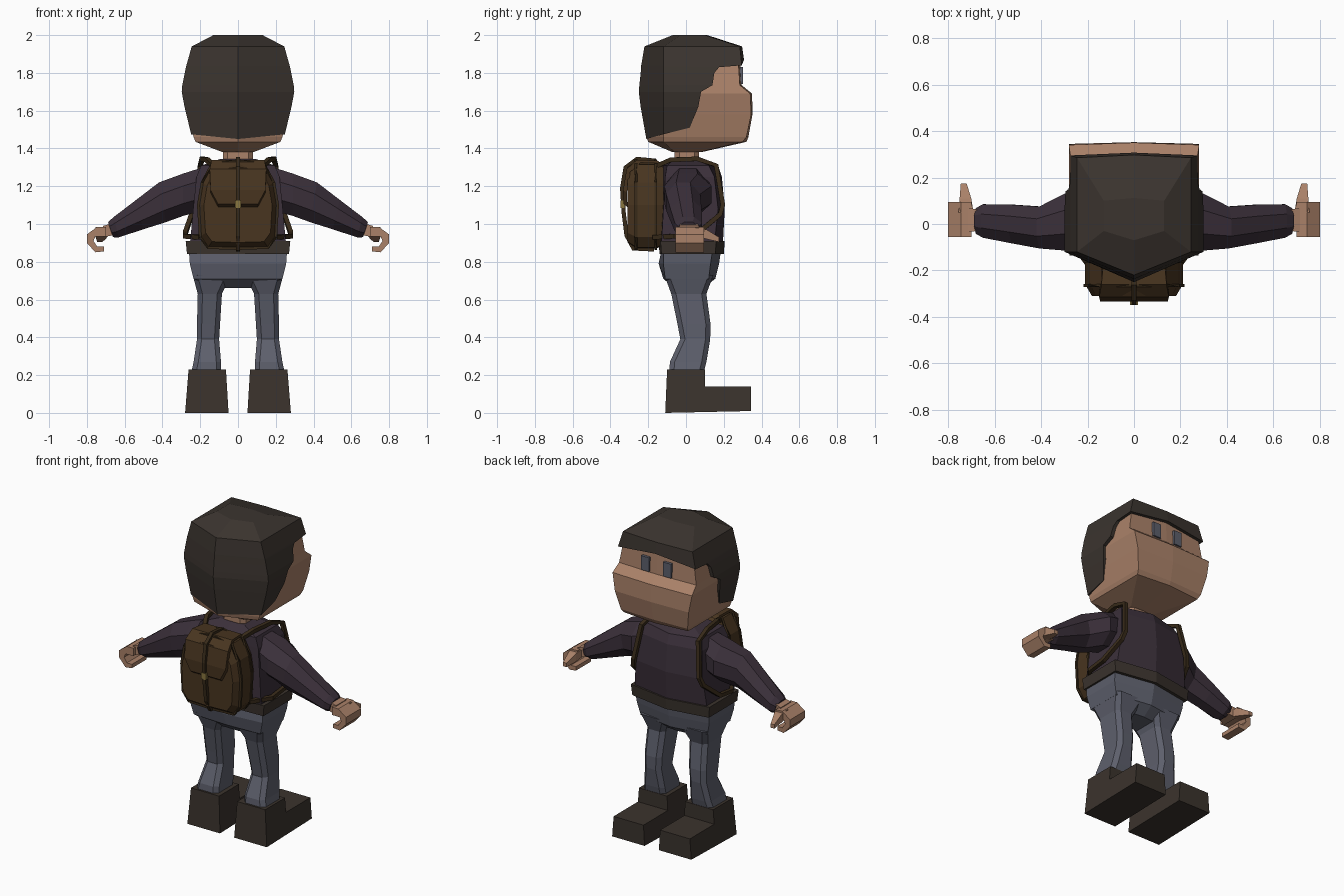
import bpy, bmesh, math
from mathutils import Vector


def mat(name, r, g, b):
    m = bpy.data.materials.new(name)
    m.diffuse_color = (r, g, b, 1)
    return m


SKIN = mat("skin", .40, .22, .14)
HAIR = mat("hair", .043, .034, .028)
SHIRT = mat("shirt", .043, .029, .042)
PANTS = mat("pants", .11, .115, .15)
BOOT = mat("boot", .043, .033, .026)
PACK = mat("pack", .065, .035, .014)
STRAP = mat("strap", .04, .024, .010)
BRASS = mat("buckle", .25, .18, .05)


def loft(name, rings, material, side=1):
    """Skin a list of equal-length closed rings, cap both ends."""
    bm = bmesh.new()
    vs = [[bm.verts.new((side * p[0], p[1], p[2])) for p in r] for r in rings]
    n = len(vs[0])
    for a, b in zip(vs, vs[1:]):
        for i in range(n):
            j = (i + 1) % n
            bm.faces.new((a[i], a[j], b[j], b[i]))
    bm.faces.new(vs[0])
    bm.faces.new(vs[-1])
    bmesh.ops.recalc_face_normals(bm, faces=bm.faces)
    me = bpy.data.meshes.new(name)
    bm.to_mesh(me)
    bm.free()
    me.materials.append(material)
    ob = bpy.data.objects.new(name, me)
    bpy.context.collection.objects.link(ob)
    return ob


def tube(name, pts, radius, material, side=1, closed=False):
    """Square-section strap along a path of points."""
    P = [Vector((side * p[0], p[1], p[2])) for p in pts]
    n = len(P)
    rings = []
    for i, p in enumerate(P):
        a = P[i - 1] if i or closed else p
        b = P[(i + 1) % n] if i < n - 1 or closed else p
        t = (b - a).normalized()
        u = Vector((1, 0, 0)) if abs(t.x) < .6 else Vector((0, 1, 0))
        u = (u - t * u.dot(t)).normalized()
        v = t.cross(u)
        rings.append([p + radius * (u * x + v * y) for x, y in ((-1, -1), (1, -1), (1, 1), (-1, 1))])
    if closed:
        rings.append(rings[0])
    return loft(name, rings, material)


def hexring(z, w, yb, ybc, yfc, yf):
    return [(0, yb, z), (w, ybc, z), (w, yfc, z), (0, yf, z), (-w, yfc, z), (-w, ybc, z)]


def chamfer(z, x0, x1, y0, y1, c=.025):
    return [(x0 + c, y0, z), (x1 - c, y0, z), (x1, y0 + c, z), (x1, y1 - c, z),
            (x1 - c, y1, z), (x0 + c, y1, z), (x0, y1 - c, z), (x0, y0 + c, z)]


def box(name, x0, x1, y0, y1, z0, z1, material, side=1):
    return loft(name, [[(x0, y0, z), (x1, y0, z), (x1, y1, z), (x0, y1, z)] for z in (z0, z1)],
                material, side)


# head and neck
loft("head", [hexring(*r) for r in (
    (1.38, .08, -.07, -.06, .07, .08),
    (1.435, .225, -.20, -.12, .30, .32),
    (1.46, .235, -.21, -.12, .32, .33),
    (1.58, .26, -.22, -.12, .345, .352),
    (1.69, .28, -.22, -.12, .34, .35),
    (1.735, .272, -.22, -.12, .285, .295),
    (1.89, .245, -.20, -.12, .275, .285))], SKIN)
loft("neck", [chamfer(z, -.08, .08, -.06, .07) for z in (1.28, 1.40)], SKIN)

# hair: front edge steps back level by level to shape the sideburns
hair = []
for z, w, yb, yf, zc, zf in (
        (1.475, .248, -.21, .02, 1.45, 1.51),
        (1.62, .283, -.24, .065, 1.62, 1.62),
        (1.70, .298, -.25, .08, 1.70, 1.70),
        (1.735, .295, -.247, .14, 1.735, 1.735),
        (1.80, .282, -.24, .15, 1.80, 1.80),
        (1.835, .275, -.237, .175, 1.835, 1.83),
        (1.84, .273, -.237, .295, 1.84, 1.84),
        (1.94, .245, -.22, .285, 1.94, 1.94),
        (2.0, .13, -.07, .10, 2.0, 2.0)):
    bc = -.12 if z < 1.95 else -.03
    mid = yf + .012 if z > 1.836 else yf
    hair.append([(0, yb, zc), (w, bc, z), (w, yf, zf), (0, mid, zf + (.03 if 1.82 < z < 1.85 else 0)),
                 (-w, yf, zf), (-w, bc, z)])
loft("hair", hair, HAIR)

# torso, belt and hips
loft("torso", [hexring(*r) for r in (
    (.89, .255, -.14, -.13, .15, .195),
    (1.08, .237, -.13, -.12, .17, .205),
    (1.25, .22, -.12, -.11, .15, .19),
    (1.31, .195, -.12, -.10, .12, .17),
    (1.345, .09, -.07, -.06, .06, .08))], SHIRT)
loft("belt", [hexring(.84, .27, -.14, -.13, .155, .20),
              hexring(.91, .277, -.145, -.135, .16, .205)], BOOT)
loft("hips", [hexring(*r) for r in (
    (.86, .26, -.13, -.12, .14, .185),
    (.79, .255, -.145, -.12, .13, .175),
    (.71, .235, -.12, -.11, .12, .155),
    (.66, .10, -.06, -.06, .08, .09))], PANTS)

for s, tag in ((1, "right"), (-1, "left")):
    # leg
    loft(tag + "_leg", [chamfer(*r) for r in (
        (.73, .04, .24, -.115, .145),
        (.63, .085, .213, -.078, .108),
        (.47, .095, .217, -.045, .13),
        (.39, .10, .217, -.03, .128),
        (.27, .09, .235, -.085, .108),
        (.20, .09, .25, -.09, .09))], PANTS, s)
    # boot: L-shaped side profile, tapering upward
    prof = [(-.11, 0), (.345, .01), (.345, .14), (.10, .14), (.10, .23), (-.10, .23)]
    loft(tag + "_boot", [[(.05 + z * .06, y, z) for y, z in prof],
                         [(.28 - z * .08, y, z) for y, z in prof]], BOOT, s)
    # sleeve: octagonal rings
    rings = []
    for x, y, z, hy, hz, lean in (
            (.17, .01, 1.19, .10, .115, 0),
            (.29, .01, 1.155, .125, .112, 0),
            (.40, -.015, 1.115, .09, .105, .02),
            (.52, 0, 1.05, .083, .078, .02),
            (.645, .013, .983, .072, .054, .014),
            (.675, .013, .97, .055, .04, .014)):
        k = 1 / math.cos(math.pi / 8)
        ang = [math.pi / 8 + i * math.pi / 4 for i in range(8)]
        rings.append([(x + lean * math.sin(a), y + hy * k * math.cos(a), z + hz * k * math.sin(a))
                      for a in ang])
    loft(tag + "_sleeve", rings, SHIRT, s)
    # wrist, curled fingers and thumb
    loft(tag + "_wrist", [[(x, y0, z0), (x, y1, z0), (x, y1, z1), (x, y0, z1)] for x, y0, y1, z0, z1 in
                          ((.64, -.025, .055, .945, 1.01), (.715, -.035, .07, .93, .99))], SKIN, s)
    curl = [(.70, .985), (.745, .985), (.80, .945), (.80, .90), (.755, .85), (.71, .855),
            (.71, .88), (.745, .88), (.765, .91), (.755, .935), (.70, .935)]
    loft(tag + "_fingers", [[(x, y, z) for x, z in curl] for y in (-.055, .095)], SKIN, s)
    loft(tag + "_thumb", [[(x0, y, z0), (x1, y, z0), (x1, y, z1), (x0, y, z1)] for y, x0, x1, z0, z1 in
                          ((.05, .69, .755, .935, .985), (.11, .70, .75, .92, .97),
                           (.175, .72, .745, .905, .93))], SKIN, s)
    # eye
    box(tag + "_eye", .05, .105, .27, .303, 1.74, 1.83, PANTS, s)
    # shoulder strap, over the shoulder and back under the arm
    tube(tag + "_shoulder_strap", [(.13, -.15, 1.31), (.165, -.08, 1.34), (.19, .06, 1.345), (.20, .16, 1.31),
                                   (.23, .195, 1.10), (.245, .18, 1.05), (.28, .06, .95), (.28, -.06, .935),
                                   (.20, -.17, .93)], .012, STRAP, s)

# backpack body, piping, flap, centre strap and buckle
half = [(.16, .875), (.2, .93), (.21, 1.1), (.19, 1.22), (.14, 1.315)]
outline = [(0, .87)] + half + [(0, 1.335)] + [(-x, z) for x, z in reversed(half)]


def pack_ring(y, k):
    return [(x * k, y, 1.1 + (z - 1.1) * k) for x, z in outline]


loft("backpack", [pack_ring(-.12, .93), pack_ring(-.16, 1), pack_ring(-.26, 1), pack_ring(-.31, .86)], PACK)
for y in (-.16, -.265):
    tube("backpack_piping", pack_ring(y, 1), .007, STRAP, closed=True)
loft("backpack_flap", [[(-w, y, z), (w, y, z), (w, y + .02, z - .015), (-w, y + .02, z - .015)] for y, z, w in (
    (-.15, 1.335, .13), (-.26, 1.34, .14), (-.315, 1.29, .15), (-.333, 1.18, .145), (-.33, 1.105, .105))], PACK)
tube("backpack_centre_strap", [(0, -.16, 1.335), (0, -.26, 1.345), (0, -.32, 1.30), (0, -.338, 1.19),
                               (0, -.33, 1.06), (0, -.315, .94), (0, -.28, .87), (0, -.17, .865)], .011, STRAP)
box("backpack_buckle", -.017, .017, -.348, -.325, 1.085, 1.125, BRASS)
